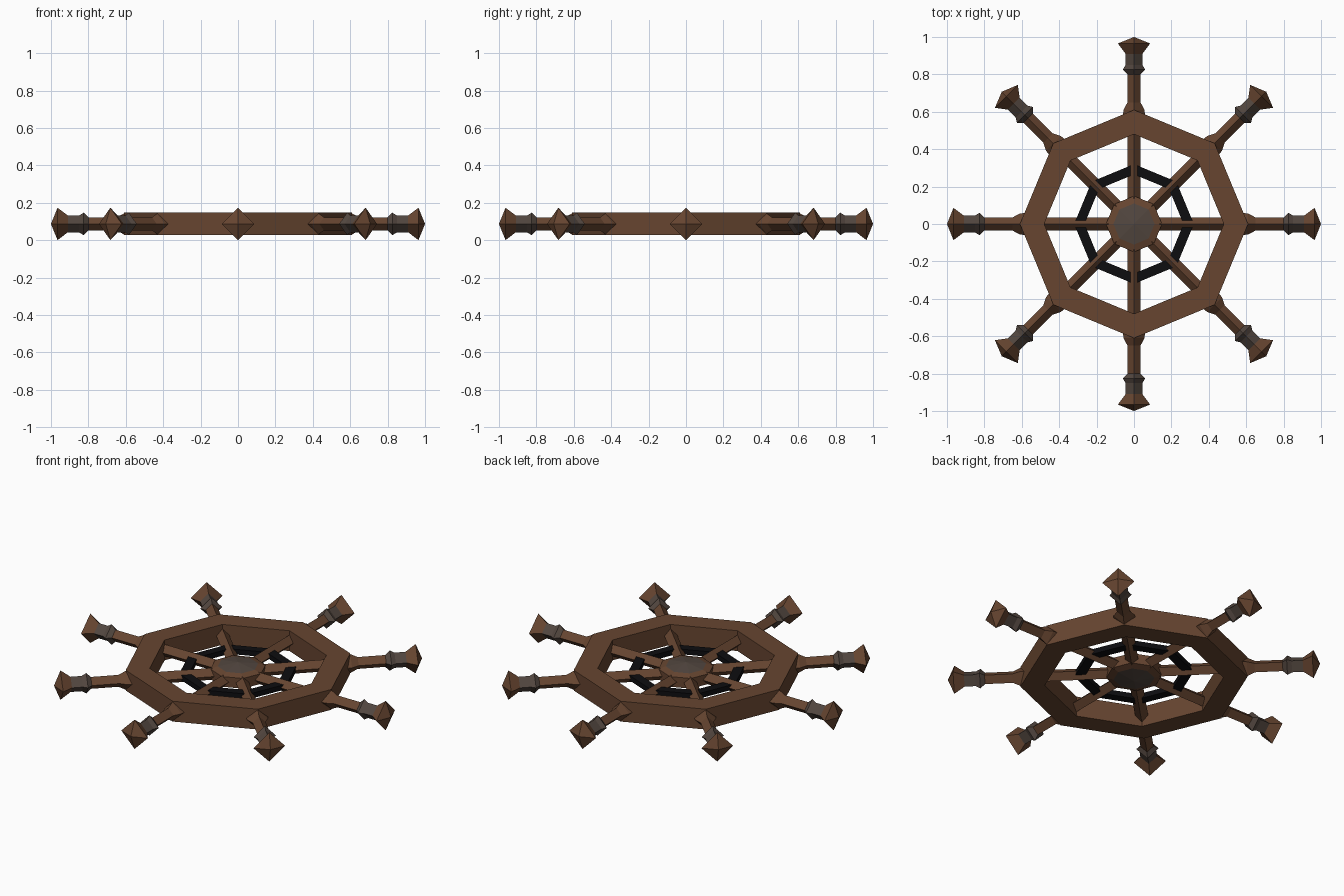
import bpy, bmesh, math
from mathutils import Matrix

if "Cube" in bpy.data.objects:
    bpy.data.objects.remove(bpy.data.objects["Cube"])

ZC = 0.0875  # mid height of the wheel


def mat(name, rgb):
    m = bpy.data.materials.new(name)
    m.diffuse_color = (*rgb, 1)
    m.use_nodes = True
    m.node_tree.nodes["Principled BSDF"].inputs["Base Color"].default_value = m.diffuse_color
    return m


BROWN = mat("brown wood", (0.135, 0.060, 0.030))
GREY = mat("grey brown metal", (0.085, 0.062, 0.050))
BLACK = mat("black iron", (0.004, 0.004, 0.005))


def lathe(name, profile, sides, mats, grey=None, closed=False, matrix=Matrix()):
    """Revolve (radius, height) points about z; grey(segment index) picks slot 1."""
    bm = bmesh.new()
    rings = []
    for r, h in profile:
        if r == 0:
            rings.append([bm.verts.new((0, 0, h))] * sides)
        else:
            rings.append([bm.verts.new((r * math.cos(2 * math.pi * k / sides),
                                        r * math.sin(2 * math.pi * k / sides), h))
                          for k in range(sides)])
    n = len(rings)
    for i in range(n if closed else n - 1):
        a, b = rings[i], rings[(i + 1) % n]
        for k in range(sides):
            j = (k + 1) % sides
            f = bm.faces.new(list(dict.fromkeys([a[k], a[j], b[j], b[k]])))
            f.material_index = 1 if grey and grey(i) else 0
    bmesh.ops.recalc_face_normals(bm, faces=bm.faces)
    bm.transform(matrix)
    me = bpy.data.meshes.new(name)
    bm.to_mesh(me)
    bm.free()
    for m in mats:
        me.materials.append(m)
    ob = bpy.data.objects.new(name, me)
    bpy.context.collection.objects.link(ob)
    return ob


LIFT = Matrix.Translation((0, 0, ZC))

# Octagonal rim and thin inner iron ring
lathe("rim", [(0.61, -0.06), (0.61, 0.06), (0.48, 0.06), (0.48, -0.06)], 8,
      [BROWN], closed=True, matrix=LIFT)
lathe("inner_ring", [(0.32, -0.015), (0.32, 0.015), (0.265, 0.015), (0.265, -0.015)], 8,
      [BLACK], closed=True, matrix=LIFT)

# Hub with grey domed caps on both sides
lathe("hub", [(0, -0.058), (0.11, -0.042), (0.15, -0.03), (0.15, 0.03), (0.11, 0.042), (0, 0.058)],
      8, [BROWN, GREY], grey=lambda i: i in (0, 4), matrix=LIFT)

# Eight diamond-section spokes with collar, ring, grey grip and flared knob
spoke = [(0.035, 0.08), (0.035, 0.56), (0.06, 0.57), (0.056, 0.61), (0.035, 0.65),
         (0.035, 0.80), (0.06, 0.825), (0.045, 0.85), (0.045, 0.91), (0.0865, 0.965), (0, 1.0)]
for k in range(8):
    turn = Matrix.Rotation(k * math.pi / 4, 4, 'Z') @ Matrix.Rotation(math.pi / 2, 4, 'Y')
    lathe(f"spoke_handle_{k + 1}", spoke, 4, [BROWN, GREY],
          grey=lambda i: i in (5, 6, 7), matrix=LIFT @ turn)
